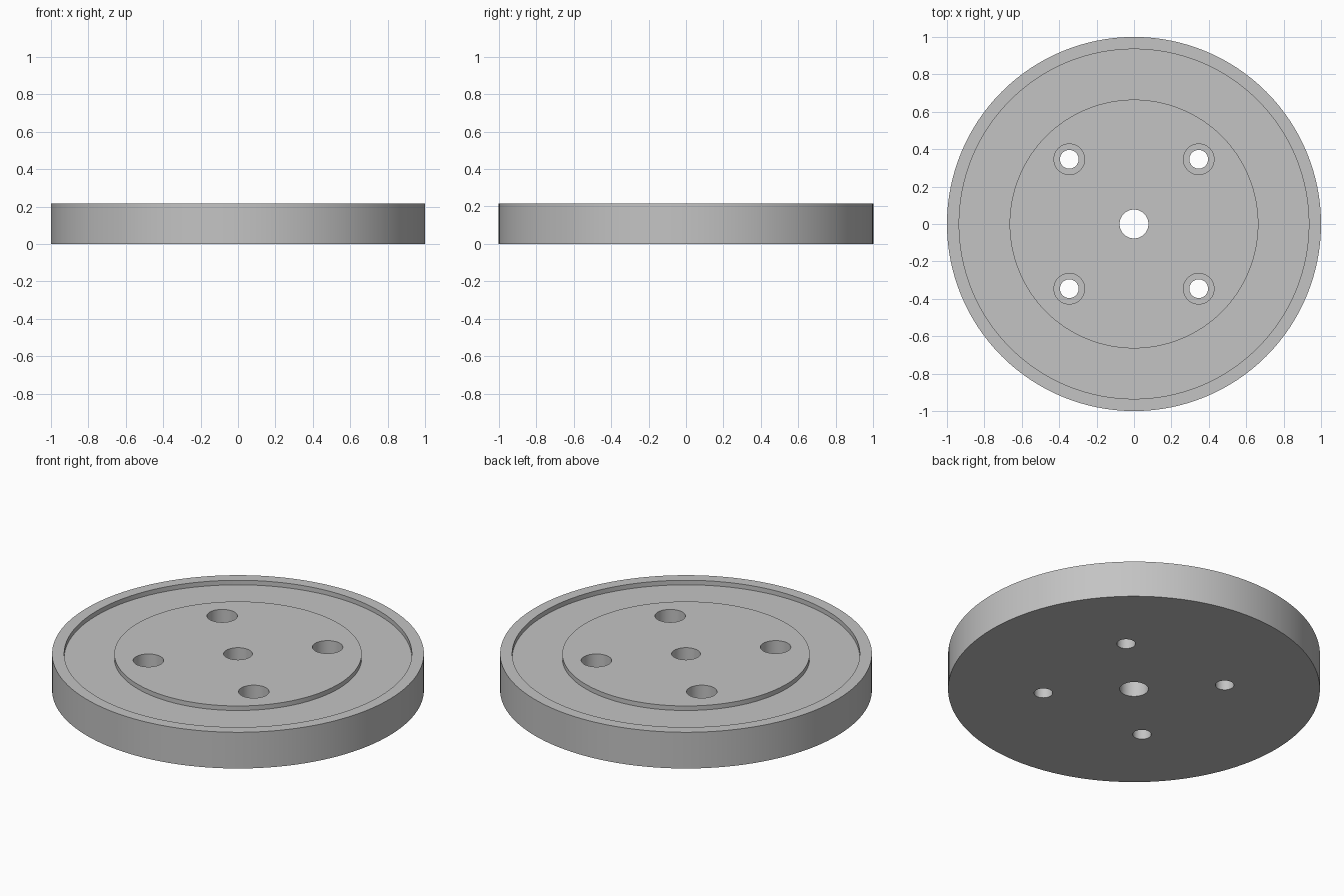
import bpy
import bmesh
import math

cube = bpy.data.objects.get("Cube")
if cube:
    bpy.data.objects.remove(cube, do_unlink=True)

HEIGHT = 0.215
GROOVE_FLOOR = 0.188
BOLT_OFFSET = 0.346

grey = bpy.data.materials.new("plain grey")
grey.use_nodes = True
colour = (0.55, 0.55, 0.55, 1)
grey.diffuse_color = colour
grey.node_tree.nodes["Principled BSDF"].inputs["Base Color"].default_value = colour


def lathe(name, profile, segments, closed):
    """Spin an (r, z) profile around z; an open profile gets end caps."""
    bm = bmesh.new()
    rings = []
    for r, z in profile:
        rings.append([bm.verts.new((r * math.cos(a), r * math.sin(a), z))
                      for a in (math.tau * i / segments for i in range(segments))])
    pairs = list(zip(rings, rings[1:]))
    if closed:
        pairs.append((rings[-1], rings[0]))
    else:
        bm.faces.new(rings[0])
        bm.faces.new(rings[-1])
    for low, high in pairs:
        for i in range(segments):
            j = (i + 1) % segments
            bm.faces.new((low[i], low[j], high[j], high[i]))
    bmesh.ops.recalc_face_normals(bm, faces=bm.faces)
    mesh = bpy.data.meshes.new(name)
    bm.to_mesh(mesh)
    bm.free()
    mesh.materials.append(grey)
    obj = bpy.data.objects.new(name, mesh)
    bpy.context.collection.objects.link(obj)
    return obj


# Round plate: centre bore, raised hub, shallow ring groove and outer rim
plate = lathe("round_plate", [
    (0.077, 0), (1, 0), (1, HEIGHT), (0.935, HEIGHT),
    (0.935, GROOVE_FLOOR), (0.665, GROOVE_FLOOR),
    (0.665, HEIGHT), (0.077, HEIGHT)], 128, True)

# Four counterbored bolt holes
cutters = []
for sx in (-1, 1):
    for sy in (-1, 1):
        cutter = lathe("bolt_hole_cutter", [
            (0.05, -0.1), (0.05, 0.107), (0.082, 0.107), (0.082, 0.3)], 48, False)
        cutter.location = (sx * BOLT_OFFSET, sy * BOLT_OFFSET, 0)
        cutter.hide_render = True
        cutters.append(cutter)
        cut = plate.modifiers.new("bolt_hole", 'BOOLEAN')
        cut.operation = 'DIFFERENCE'
        cut.solver = 'EXACT'
        cut.object = cutter

# Bake the cuts and drop the cutters
depsgraph = bpy.context.evaluated_depsgraph_get()
cut_mesh = bpy.data.meshes.new_from_object(plate.evaluated_get(depsgraph))
plate.modifiers.clear()
plate.data = cut_mesh
for cutter in cutters:
    bpy.data.objects.remove(cutter, do_unlink=True)

# Smooth the round walls, keep the rims crisp
bpy.ops.object.select_all(action='DESELECT')
plate.select_set(True)
bpy.context.view_layer.objects.active = plate
bpy.ops.object.shade_smooth_by_angle(angle=math.radians(30))
